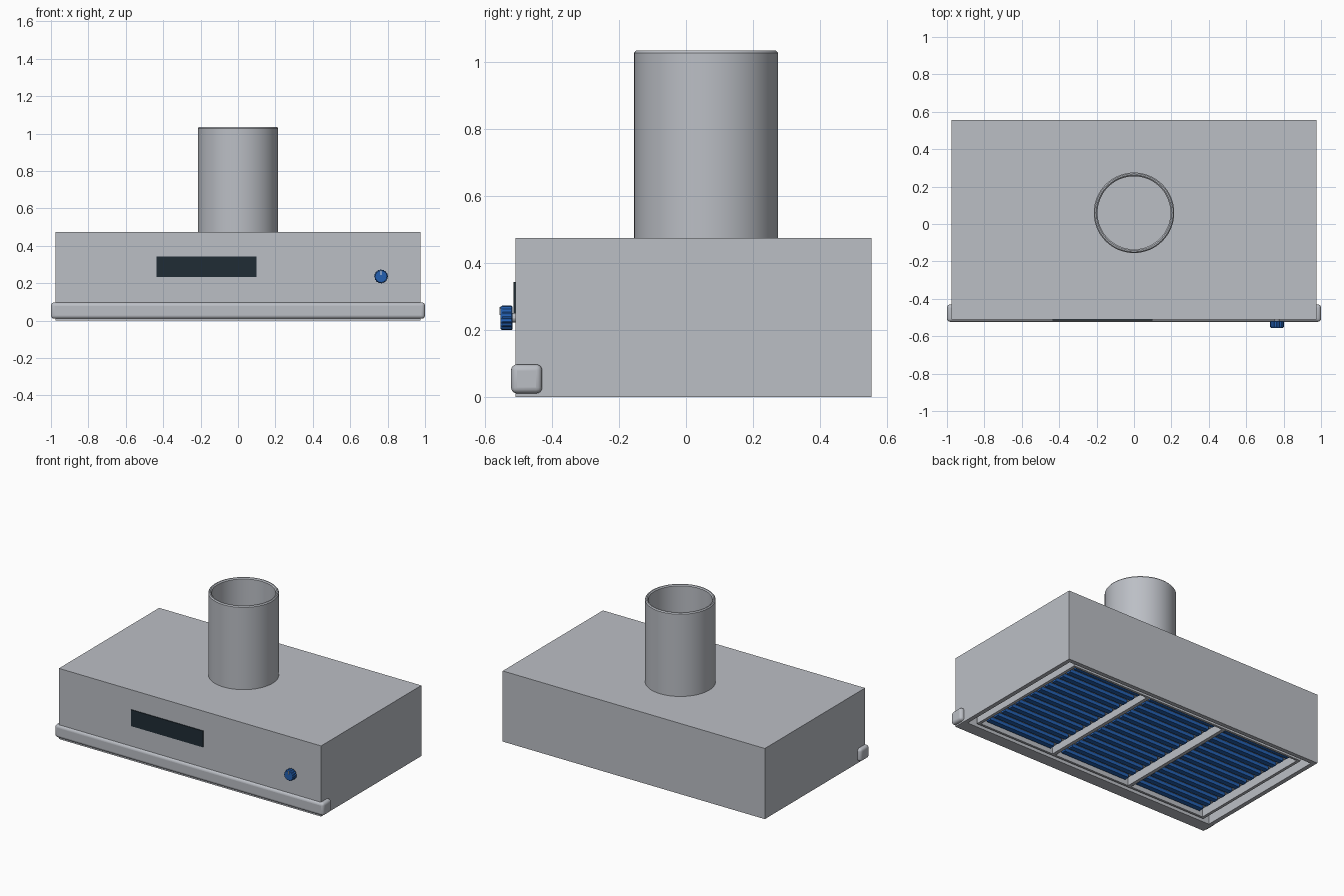
import bpy, bmesh, math
from mathutils import Matrix, Vector

if "Cube" in bpy.data.objects:
    bpy.data.objects.remove(bpy.data.objects["Cube"])


def material(name, rgb):
    m = bpy.data.materials.new(name)
    m.diffuse_color = (*rgb, 1)
    m.use_nodes = True
    m.node_tree.nodes["Principled BSDF"].inputs["Base Color"].default_value = m.diffuse_color
    return m


STEEL = material("brushed_steel", (0.50, 0.52, 0.56))
GLASS = material("dark_display", (0.014, 0.025, 0.035))
BLUE = material("blue", (0.017, 0.115, 0.44))
WHITE = material("white", (0.85, 0.87, 0.9))


def finish(name, bm, mat):
    bmesh.ops.recalc_face_normals(bm, faces=bm.faces[:])
    me = bpy.data.meshes.new(name)
    bm.to_mesh(me)
    bm.free()
    me.materials.append(mat)
    ob = bpy.data.objects.new(name, me)
    bpy.context.collection.objects.link(ob)
    return ob


def smooth(ob, angle=35):
    bpy.ops.object.select_all(action='DESELECT')
    ob.select_set(True)
    bpy.context.view_layer.objects.active = ob
    bpy.ops.object.shade_smooth_by_angle(angle=math.radians(angle))


def add_box(bm, x, y, z):
    """Add a box given (min, max) on each axis."""
    size = Vector([b - a for a, b in (x, y, z)])
    mid = Vector([(a + b) / 2 for a, b in (x, y, z)])
    bmesh.ops.create_cube(bm, size=1, matrix=Matrix.Translation(mid) @ Matrix.Diagonal((*size, 1)))


def box(name, x, y, z, mat):
    bm = bmesh.new()
    add_box(bm, x, y, z)
    return finish(name, bm, mat)


# Hood body with a shallow recess in its underside
bm = bmesh.new()
add_box(bm, (-0.975, 0.975), (-0.51, 0.555), (0, 0.475))
bm.normal_update()
bottom = min(bm.faces, key=lambda f: f.calc_center_median().z)
bmesh.ops.inset_individual(bm, faces=[bottom], thickness=0.04)
for v in bottom.verts:
    if v.co.y < 0:
        v.co.y = -0.428
ceiling = bmesh.ops.extrude_discrete_faces(bm, faces=[bottom])["faces"][0]
for v in ceiling.verts:
    v.co.z = 0.08
finish("hood_body", bm, STEEL)

# Rounded front lip
lip = box("front_lip", (-1, 1), (-0.523, -0.43), (0.01, 0.097), STEEL)
bev = lip.modifiers.new("rounding", 'BEVEL')
bev.width, bev.segments = 0.018, 4
smooth(lip, 40)

# Exhaust duct, a hollow tube with a softened rim
bm = bmesh.new()
profile = [(0.195, 0.475), (0.215, 0.475), (0.215, 1.028), (0.209, 1.035),
           (0.202, 1.035), (0.195, 1.028)]
N = 64
rings = [[bm.verts.new((r * math.cos(2 * math.pi * i / N),
                        0.06 + r * math.sin(2 * math.pi * i / N), z)) for i in range(N)]
         for r, z in profile]
for k, ring in enumerate(rings):
    nxt = rings[(k + 1) % len(rings)]
    for i in range(N):
        j = (i + 1) % N
        bm.faces.new((ring[i], ring[j], nxt[j], nxt[i]))
smooth(finish("exhaust_duct", bm, STEEL))

# Display window
box("display", (-0.435, 0.10), (-0.515, -0.508), (0.233, 0.343), GLASS)


# Control knob with a fluted edge, on a short shaft
def disc(name, radius_at, y_levels, count, mat):
    bm = bmesh.new()
    layers = []
    for y, scale in y_levels:
        layers.append([])
        for i in range(count):
            a, r = 2 * math.pi * i / count, radius_at(i) * scale
            layers[-1].append(bm.verts.new((0.765 + r * math.cos(a), y, 0.236 + r * math.sin(a))))
    for lo, hi in zip(layers, layers[1:]):
        for i in range(count):
            j = (i + 1) % count
            bm.faces.new((lo[i], lo[j], hi[j], hi[i]))
    bm.faces.new(layers[0])
    bm.faces.new(layers[-1])
    return finish(name, bm, mat)


disc("control_knob", lambda i: 0.037 if i % 4 < 2 else 0.0345,
     [(-0.518, 0.9), (-0.522, 1), (-0.549, 1), (-0.555, 0.88)], 64, BLUE)
disc("knob_shaft", lambda i: 0.014, [(-0.505, 1), (-0.52, 1)], 16, STEEL)
box("knob_marker", (0.763, 0.767), (-0.557, -0.554), (0.245, 0.268), WHITE)

# Filter frame with two dividers, hung inside the recess
bm = bmesh.new()
Y0, Y1, Z = -0.41, 0.50, (0.008, 0.08)
for x in (-0.88, 0.88):
    add_box(bm, (x - 0.01, x + 0.01), (Y0, Y1), Z)
for x in (-0.297, 0.297):
    add_box(bm, (x - 0.012, x + 0.012), (Y0 + 0.015, Y1 - 0.015), Z)
for y in (Y0, Y1 - 0.015):
    add_box(bm, (-0.87, 0.87), (y, y + 0.015), Z)
finish("filter_frame", bm, STEEL)

# Three filter panels with blue slats
for n, cx in enumerate((-0.585, 0, 0.585), 1):
    box(f"filter_panel_{n}", (cx - 0.27, cx + 0.27), (Y0 + 0.015, Y1 - 0.015), (0.052, 0.078), STEEL)
    bm = bmesh.new()
    for i in range(13):
        y = -0.365 + i * 0.068
        add_box(bm, (cx - 0.25, cx + 0.25), (y - 0.017, y + 0.017), (0.03, 0.054))
    finish(f"filter_slats_{n}", bm, BLUE)
